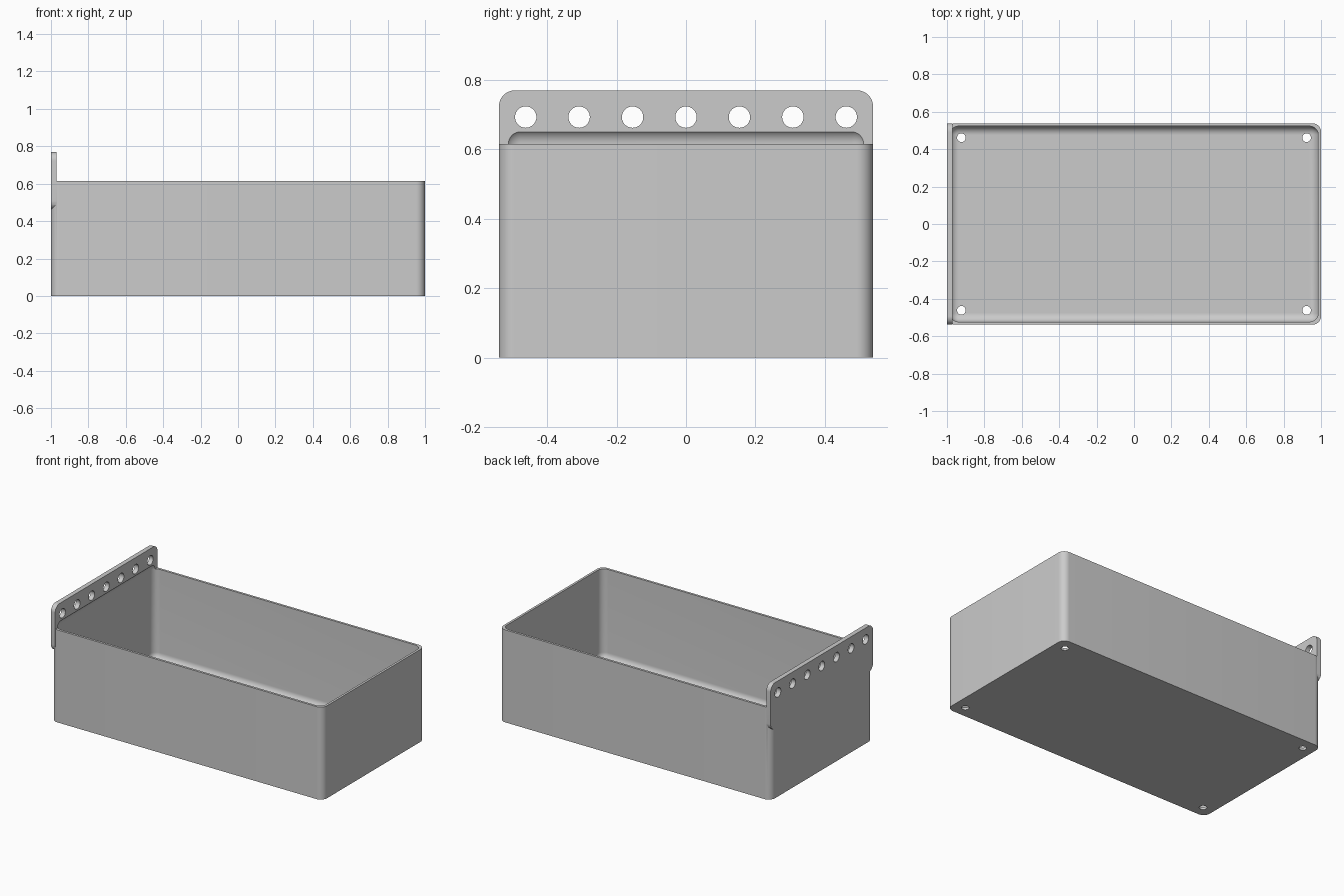
import bpy, bmesh, math
from mathutils import Matrix

default = bpy.data.objects.get("Cube")
if default:
    bpy.data.objects.remove(default, do_unlink=True)

S = 2 / 130  # design units to model units
LENGTH, WIDTH, HEIGHT = 130, 70, 40
WALL, RADIUS, PLATE = 1, 3, 2

grey = bpy.data.materials.new("plain grey")
grey.use_nodes = True
colour = (0.6, 0.6, 0.6, 1)
grey.diffuse_color = colour
grey.node_tree.nodes["Principled BSDF"].inputs["Base Color"].default_value = colour


def finish(name, bm):
    bmesh.ops.scale(bm, vec=(S, S, S), verts=bm.verts)
    bmesh.ops.recalc_face_normals(bm, faces=bm.faces)
    mesh = bpy.data.meshes.new(name)
    bm.to_mesh(mesh)
    bm.free()
    mesh.materials.append(grey)
    obj = bpy.data.objects.new(name, mesh)
    bpy.context.collection.objects.link(obj)
    return obj


def rounded_box(name, size, centre, axis=None, radius=RADIUS, segments=12):
    """Box with the edges along one axis rounded, or all edges if axis is None."""
    bm = bmesh.new()
    bmesh.ops.create_cube(bm, size=1)
    bmesh.ops.scale(bm, vec=size, verts=bm.verts)
    edges = [e for e in bm.edges if axis is None
             or abs((e.verts[0].co - e.verts[1].co)[axis]) > 0.1]
    bmesh.ops.bevel(bm, geom=edges, offset=radius, offset_type='OFFSET',
                    segments=segments, profile=0.5, affect='EDGES')
    bmesh.ops.translate(bm, vec=centre, verts=bm.verts)
    return finish(name, bm)


def pins(name, radius, depth, centres, turn):
    """Set of cylinders for cutting round holes."""
    bm = bmesh.new()
    for c in centres:
        bmesh.ops.create_cone(bm, cap_ends=True, segments=40, radius1=radius,
                              radius2=radius, depth=depth,
                              matrix=Matrix.Translation(c) @ turn)
    return finish(name, bm)


def combine(target, other, operation):
    mod = target.modifiers.new(operation.title(), 'BOOLEAN')
    mod.operation = operation
    mod.solver = 'EXACT'
    mod.object = other
    bpy.context.view_layer.objects.active = target
    bpy.ops.object.modifier_apply(modifier=mod.name)
    bpy.data.objects.remove(other, do_unlink=True)


# Bin body with rounded upright corners
bin_body = rounded_box("hanging_bin", (LENGTH, WIDTH, HEIGHT), (0, 0, HEIGHT / 2), axis=2)

# Hanging plate, flush with the end wall
plate = rounded_box("hanging_plate", (PLATE, WIDTH, 20),
                    (-LENGTH / 2 + PLATE / 2, 0, 40), axis=0)
combine(bin_body, plate, 'UNION')

# Fully rounded cavity, which also scoops the inner face of the plate
cavity = rounded_box("cavity_cutter", (LENGTH - 2 * WALL, WIDTH - 2 * WALL, 42), (0, 0, 22))
combine(bin_body, cavity, 'DIFFERENCE')

# Row of hanging holes
row = pins("plate_hole_cutter", 2, 8,
           [(-LENGTH / 2 + 1, 10 * i, 45) for i in range(-3, 4)],
           Matrix.Rotation(math.pi / 2, 4, 'Y'))
combine(bin_body, row, 'DIFFERENCE')

# Drain holes near the floor corners
drains = pins("drain_hole_cutter", 1.5, 8,
              [(60 * sx, 30 * sy, 0) for sx in (-1, 1) for sy in (-1, 1)],
              Matrix.Identity(4))
combine(bin_body, drains, 'DIFFERENCE')

# Smooth the fillets, keep the rims sharp
bpy.ops.object.select_all(action='DESELECT')
bin_body.select_set(True)
bpy.context.view_layer.objects.active = bin_body
bpy.ops.object.shade_smooth_by_angle(angle=math.radians(30))
